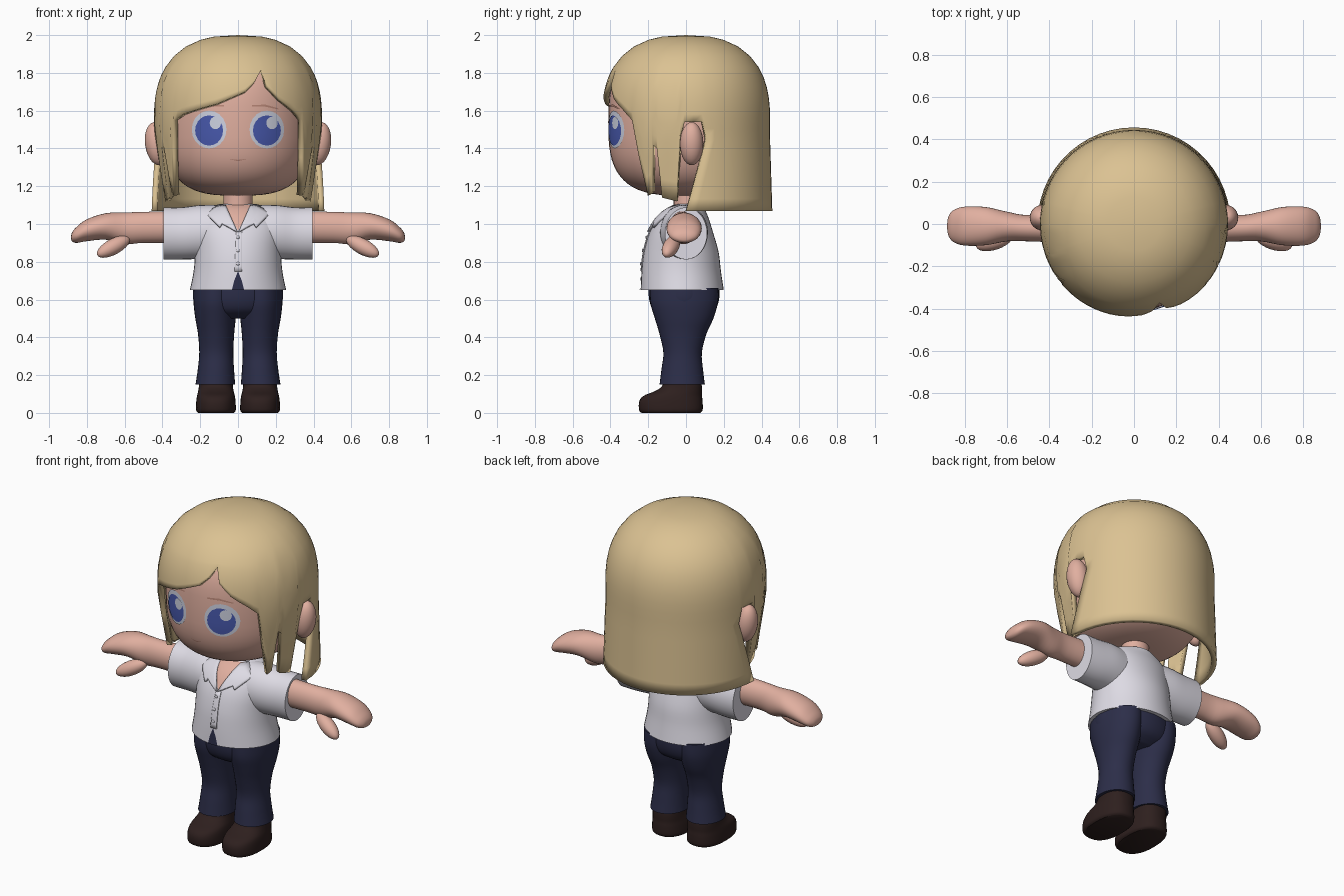
import bpy, bmesh, math
from math import sin, cos, pi, radians, sqrt

if "Cube" in bpy.data.objects:
    bpy.data.objects.remove(bpy.data.objects["Cube"])


def material(name, rgb):
    m = bpy.data.materials.new(name)
    m.diffuse_color = (*rgb, 1)
    m.use_nodes = True
    m.node_tree.nodes["Principled BSDF"].inputs["Base Color"].default_value = m.diffuse_color
    return m


HAIR = material("blonde hair", (.71, .54, .29))
SKIN = material("skin", (.75, .43, .35))
SHIRT = material("white shirt", (.73, .71, .78))
NAVY = material("navy trousers", (.025, .027, .066))
SHOE = material("dark brown shoes", (.027, .014, .013))
IRIS = material("blue iris", (.065, .1, .42))
WHITE = material("eye white", (.62, .65, .76))
BROW = material("brow and lip", (.5, .25, .19))


def finish(name, verts, faces, mat, mirror=False, thick=0, angle=40):
    me = bpy.data.meshes.new(name)
    me.from_pydata(verts, [], faces)
    me.materials.append(mat)
    ob = bpy.data.objects.new(name, me)
    bpy.context.collection.objects.link(ob)
    bpy.ops.object.select_all(action='DESELECT')
    ob.select_set(True)
    bpy.context.view_layer.objects.active = ob
    bpy.ops.object.shade_smooth_by_angle(angle=radians(angle))
    if thick:
        s = ob.modifiers.new("thickness", 'SOLIDIFY')
        s.thickness, s.offset = thick, -1
    if mirror:
        ob.modifiers.new("mirror", 'MIRROR')
    return ob


def resample(rings, n=4):
    """Smooth curve through the given rings."""
    out = []
    for i in range(len(rings) - 1):
        p = [rings[max(0, min(len(rings) - 1, i + k))] for k in (-1, 0, 1, 2)]
        for s in range(n):
            t = s / n
            out.append(tuple(
                b + .5 * t * (c - a + t * (2*a - 5*b + 4*c - d + t * (3*(b - c) + d - a)))
                for a, b, c, d in zip(*p)))
    return out + [rings[-1]]


def loft(name, rings, mat, axis='z', mirror=False, seg=32, power=2, smooth=True):
    """Rings are (position, centre 1, radius 1, centre 2, radius 2)."""
    if smooth:
        rings = resample(rings)
    verts, faces = [], []
    for t, c1, r1, c2, r2 in rings:
        for k in range(seg):
            c, s = cos(2*pi*k/seg), sin(2*pi*k/seg)
            u = c1 + r1 * math.copysign(abs(c)**(2/power), c)
            v = c2 + r2 * math.copysign(abs(s)**(2/power), s)
            verts.append((u, v, t) if axis == 'z' else (t, u, v))
    for i in range(len(rings) - 1):
        for k in range(seg):
            a, b = i*seg + k, i*seg + (k+1) % seg
            faces.append((a, b, b + seg, a + seg))
    faces.append(tuple(reversed(range(seg))))
    faces.append(tuple(range(len(verts) - seg, len(verts))))
    return finish(name, verts, faces, mat, mirror)


def plate(name, outline, surf, lift, mat, mirror=False, thick=0, rings=4):
    """Thin patch laid on a front surface y = surf(x, z)."""
    area = sum(a[0]*b[1] - b[0]*a[1] for a, b in zip(outline, outline[1:] + outline[:1]))
    if area < 0:
        outline = outline[::-1]
    pts = []
    for a, b in zip(outline, outline[1:] + outline[:1]):
        pts += [(a[0] + (b[0]-a[0])*t/4, a[1] + (b[1]-a[1])*t/4) for t in range(4)]
    n = len(pts)
    cx, cz = sum(p[0] for p in pts)/n, sum(p[1] for p in pts)/n
    flat = [(cx, cz)] + [(cx + (x-cx)*r/rings, cz + (z-cz)*r/rings)
                         for r in range(1, rings+1) for x, z in pts]
    verts = [(x, surf(x, z) - lift, z) for x, z in flat]
    faces = [(0, 1 + k, 1 + (k+1) % n) for k in range(n)]
    for r in range(rings - 1):
        for k in range(n):
            a, b = 1 + r*n + k, 1 + r*n + (k+1) % n
            faces.append((a, a + n, b + n, b))
    return finish(name, verts, faces, mat, mirror, thick)


def disc(cx, cz, rx, rz, n=20):
    return [(cx + rx*cos(2*pi*k/n), cz + rz*sin(2*pi*k/n)) for k in range(n)]


def ellipsoid(name, loc, size, rot, mat, mirror=True):
    bpy.ops.mesh.primitive_uv_sphere_add(segments=24, ring_count=14, location=loc,
                                         rotation=[radians(a) for a in rot])
    ob = bpy.context.object
    ob.name, ob.scale = name, size
    bpy.ops.object.transform_apply(location=True, rotation=True, scale=True)
    bpy.ops.object.shade_smooth()
    ob.data.materials.append(mat)
    if mirror:
        ob.modifiers.new("mirror", 'MIRROR')
    return ob


# Head: rounded-square profile
def head_r(z):
    return .39 * max(0, 1 - abs((z - 1.54)/.39)**3)**(1/3)


def face_y(x, z):
    return -.01 - 1.03*sqrt(max(0, head_r(z)**2 - x*x))


head = []
for i in range(1, 32):
    c = cos(pi*i/32)
    z = 1.54 - .39*math.copysign(abs(c)**(2/3), c)
    head.append((z, 0, head_r(z), -.01, 1.03*head_r(z)))
loft("head", head, SKIN, seg=48, smooth=False)
ellipsoid("ear", (.43, .03, 1.425), (.062, .062, .115), (0, 8, 0), SKIN)
loft("neck", [(z, 0, .078, .01, .075) for z in (.98, 1.08, 1.2)], SKIN)

# Face details
plate("eye_white", disc(.153, 1.5, .092, .1), face_y, .004, WHITE, True)
plate("iris", disc(.153, 1.495, .074, .08), face_y, .007, IRIS, True)
for x in (-.12, .18):
    plate("eye_highlight", disc(x, 1.535, .03, .033), face_y, .01, WHITE)
plate("brow", [(.075, 1.622), (.145, 1.624), (.215, 1.606), (.215, 1.612), (.145, 1.632),
               (.075, 1.63)], face_y, .004, BROW, True)
plate("mouth", [(-.05, 1.345), (0, 1.332), (.05, 1.345), (0, 1.338)], face_y, .003, BROW)


# Hair: dome whose lower edge height follows the angle around the head
def hair_r(z):
    return .445 * max(0, 1 - max(0, (z - 1.55)/.45)**2.5)**.4


side = [(50, 1.55), (54, 1.35), (59, 1.15), (63, 1.17), (66, 1.42), (69, 1.4), (71, 1.14),
        (83, 1.12), (86, 1.47), (89, 1.54), (101, 1.54), (104, 1.45), (180, 1.45)]
fringe = [(-42, 1.58), (-35, 1.595), (-15, 1.635), (5, 1.7), (12, 1.75), (18, 1.815),
          (21, 1.73), (30, 1.66), (42, 1.6)]
keys = [(-a, z) for a, z in reversed(side)] + fringe + side
cols = []
for (a, za), (b, zb) in zip(keys, keys[1:]):
    n = max(1, math.ceil((b - a)/6))
    cols += [(a + (b-a)*k/n, za + (zb-za)*k/n) for k in range(n)]
N = len(cols)
tops, low, back = [1.992, 1.975, 1.94, 1.89, 1.83], 7, 6
verts, faces = [(0, 0, 2)], []
for row in range(len(tops) + low + back):
    for a, zmin in cols:
        r_add = 0
        if row < len(tops):
            z = tops[row]
        elif row < len(tops) + low:
            z = 1.83 + (zmin - 1.83)*(row - len(tops) + 1)/low
            if abs(a) < 90:
                r_add = -.15*max(0, 1.5 - z)
        else:
            # Long back panel, its front edges slanting forward
            t = (row - len(tops) - low + 1)/back
            z = 1.45 - .38*t
            r_add = .012*t
            a -= math.copysign(14*t*(180 - abs(a))/76, a)
        r = hair_r(z) + r_add
        verts.append((r*sin(radians(a)), -r*cos(radians(a)), z))
for j in range(N):
    k = (j + 1) % N
    faces.append((1 + j, 1 + k, 0))
    is_back = abs(cols[j][0]) >= 103.9 and abs(cols[k][0]) >= 103.9
    for row in range(len(tops) + low - 1 + (back if is_back else 0)):
        a, b = 1 + row*N, 1 + (row + 1)*N
        faces.append((b + j, b + k, a + k, a + j))
hair = finish("hair", verts, faces, HAIR, thick=.03)
bm = bmesh.new()
bm.from_mesh(hair.data)
bmesh.ops.delete(bm, geom=[v for v in bm.verts if not v.link_faces], context='VERTS')
bm.to_mesh(hair.data)
bm.free()

# Shirt
torso = [(.65, 0, .255, -.02, .22), (.75, 0, .235, -.025, .21), (.85, 0, .228, -.025, .198),
         (.95, 0, .23, -.025, .17), (1.03, 0, .225, -.015, .135), (1.08, 0, .18, 0, .1),
         (1.105, 0, .1, .02, .075)]
fine = resample(torso)


def shirt_y(x, z):
    z = max(.65, min(1.105, z))
    for p, q in zip(fine, fine[1:]):
        if z <= q[0] + 1e-6:
            t = (z - p[0])/(q[0] - p[0])
            rx, cy, ry = (p[i] + (q[i] - p[i])*t for i in (2, 3, 4))
            return cy - ry*sqrt(1 - min(.85, abs(x)/rx)**2)
    return -.05


loft("shirt_body", torso, SHIRT, seg=40)
loft("sleeve", [(.08, -.02, .12, .955, .145), (.2, -.01, .125, .957, .143),
                (.3, 0, .115, .95, .138), (.395, 0, .112, .95, .138)], SHIRT, 'x', True)
plate("neck_opening", [(0, .965), (.075, 1.1), (-.075, 1.1)], shirt_y, .004, SKIN)
plate("collar", [(.003, .96), (.085, 1.005), (.1, .985), (.175, 1.06), (.1, 1.105),
                 (.065, 1.1)], shirt_y, .016, SHIRT, True, .016)
plate("placket", [(-.018, .75), (.022, .75), (.022, .96), (-.01, .96)], shirt_y, .006, SHIRT,
      thick=.006)
plate("hem_opening", [(-.032, .651), (.032, .651), (.02, .7), (0, .75), (-.02, .7)],
      shirt_y, .005, NAVY)
for z in (.79, .86, .93):
    ellipsoid("button", (0, shirt_y(0, z) - .008, z), (.009, .005, .009), (0, 0, 0), SHIRT, False)

# Arms and hands
loft("arm", [(.3, -.02, .07, .985, .085), (.5, -.02, .062, .982, .082),
             (.6, -.012, .07, .977, .084), (.7, -.01, .09, .987, .07),
             (.8, -.01, .092, .967, .058), (.855, -.01, .075, .942, .042),
             (.878, -.01, .045, .932, .024), (.884, -.01, .012, .93, .006)], SKIN, 'x', True)
ellipsoid("thumb", (.66, -.08, .88), (.1, .042, .042), (0, 27, -18), SKIN)

# Trousers
loft("hips", [(.5, 0, .15, -.01, .1), (.54, 0, .215, -.01, .16), (.6, 0, .237, -.01, .185),
              (.68, 0, .235, -.01, .188)], NAVY)
loft("trouser_leg", [(.15, .12, .105, -.02, .12), (.23, .117, .096, -.02, .11),
                     (.32, .115, .09, -.018, .102), (.42, .116, .096, -.016, .125),
                     (.5, .119, .107, -.01, .155), (.58, .12, .115, -.01, .178),
                     (.66, .118, .115, -.01, .182)], NAVY, mirror=True)

# Shoes
loft("shoe", [(0, .117, .095, -.08, .155), (.015, .117, .105, -.08, .168),
              (.06, .117, .104, -.08, .168), (.09, .117, .1, -.07, .155),
              (.115, .117, .094, -.04, .125), (.14, .117, .09, -.022, .106),
              (.17, .117, .088, -.02, .1)], SHOE, mirror=True, power=2.4)
